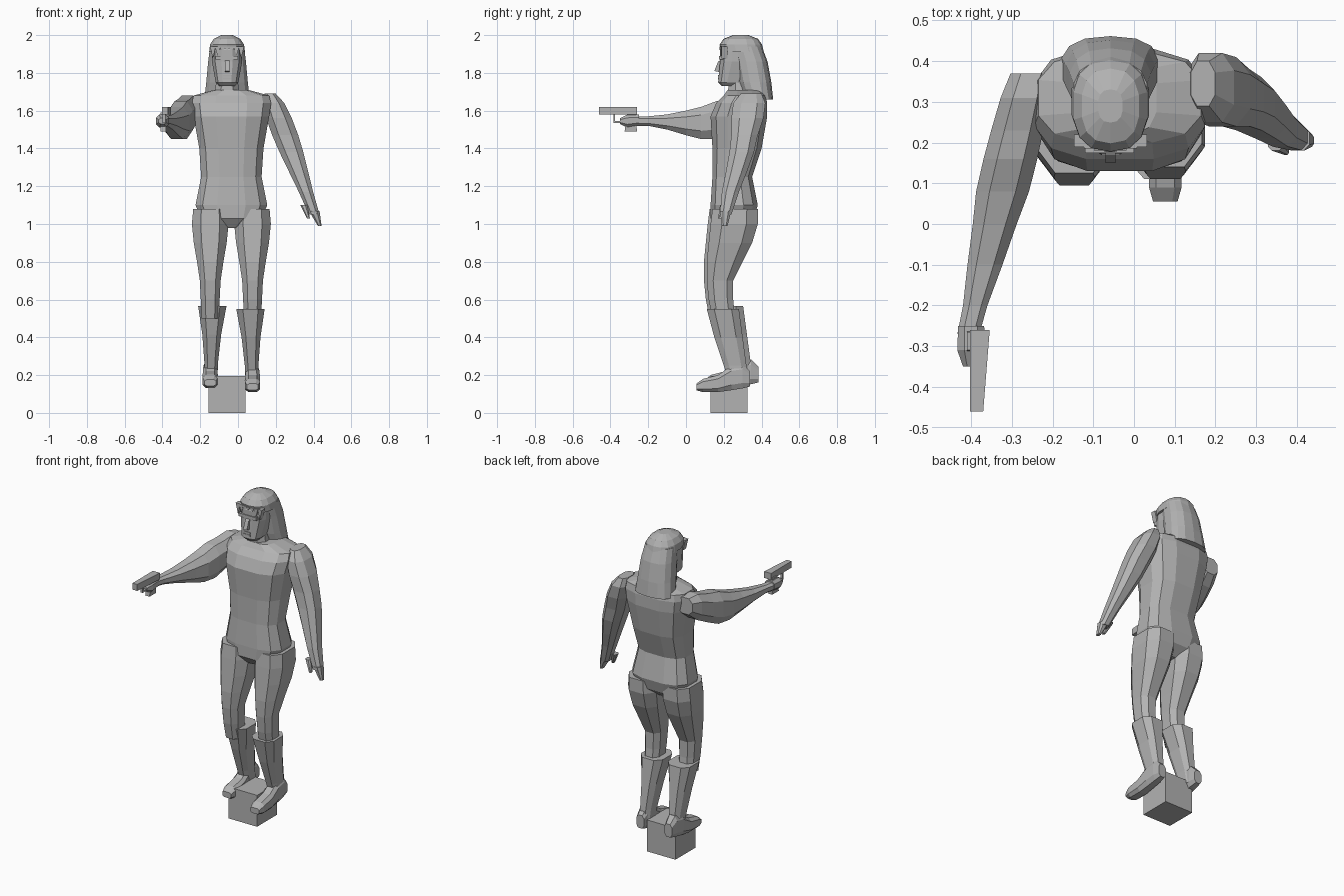
import bpy
import bmesh
from math import cos, sin, pi, copysign
from mathutils import Vector

default_cube = bpy.data.objects.get("Cube")
if default_cube:
    bpy.data.objects.remove(default_cube, do_unlink=True)

grey = bpy.data.materials.new("plain_grey")
grey.use_nodes = True
GREY = (.45, .45, .45, 1)
grey.diffuse_color = GREY
grey.node_tree.nodes["Principled BSDF"].inputs["Base Color"].default_value = GREY


def finish(name, bm):
    """Turn a bmesh into a flat shaded grey object."""
    bmesh.ops.recalc_face_normals(bm, faces=bm.faces)
    mesh = bpy.data.meshes.new(name)
    bm.to_mesh(mesh)
    bm.free()
    mesh.materials.append(grey)
    obj = bpy.data.objects.new(name, mesh)
    bpy.context.collection.objects.link(obj)


def rounded(value, power):
    """Push a sine or cosine towards a boxier curve."""
    return copysign(abs(value) ** power, value)


def loft(name, axis, rows, at, lean=0, sides=8, power=.8):
    """Skin rounded sections, each given as (position, half width, low, high).

    Low and high bound y for a loft along "z", and z for a loft along "y".
    The centre line sits at the given point and leans sideways along the axis.
    """
    bm = bmesh.new()
    reach = cos(pi / sides) ** power
    rings = []
    for position, half_width, low, high in rows:
        ring = []
        for i in range(sides):
            angle = (i + .5) * 2 * pi / sides
            x = lean * position + half_width * rounded(cos(angle), power) / reach
            depth = (high - low) / 2 * rounded(sin(angle), power) / reach
            across = (low + high) / 2 + depth
            point = (x, across, position) if axis == "z" else (x, position, across)
            ring.append(bm.verts.new(Vector(point) + Vector(at)))
        rings.append(ring)
    for lower, upper in zip(rings, rings[1:]):
        for i in range(sides):
            j = (i + 1) % sides
            bm.faces.new((lower[i], lower[j], upper[j], upper[i]))
    bm.faces.new(rings[0])
    bm.faces.new(rings[-1])
    finish(name, bm)


def prism(name, axis, outline, low, high):
    """Extrude an outline: along "x" it is (y, z), along "y" it is (x, z)."""
    bm = bmesh.new()

    def place(point, depth):
        p, q = point
        return (depth, p, q) if axis == "x" else (p, depth, q)

    front = [bm.verts.new(place(point, low)) for point in outline]
    back = [bm.verts.new(place(point, high)) for point in outline]
    bm.faces.new(front)
    bm.faces.new(back)
    for i in range(len(outline)):
        j = (i + 1) % len(outline)
        bm.faces.new((front[i], front[j], back[j], back[i]))
    finish(name, bm)


def box_outline(left, right, bottom, top):
    return [(left, bottom), (right, bottom), (right, top), (left, top)]


# Stand block
prism("stand_block", "x", box_outline(.13, .325, 0, .195), -.155, .04)

# Torso from the crotch to the base of the neck
BODY = (-.035, 0, 0)
loft("torso", "z", [
    (.98, .04, .17, .3),
    (1.03, .16, .13, .36),
    (1.1, .19, .13, .38),
    (1.25, .16, .14, .35),
    (1.4, .17, .14, .4),
    (1.57, .2, .13, .43),
    (1.64, .21, .16, .43),
    (1.68, .2, .2, .42),
    (1.71, .09, .22, .4),
], BODY, sides=12, power=.7)

# Neck and head, with nose, brow and lips
HEAD = (-.058, 0, 0)
loft("neck", "z", [(1.67, .07, .22, .38), (1.8, .05, .23, .36)], HEAD)
loft("head", "z", [
    (1.73, .04, .19, .27),
    (1.75, .06, .17, .32),
    (1.86, .08, .18, .38),
    (1.92, .08, .18, .38),
    (1.96, .07, .2, .36),
], HEAD, sides=12, power=.75)
prism("nose", "x", [(.2, 1.88), (.17, 1.86), (.15, 1.81), (.2, 1.8)], -.07, -.045)
prism("brow", "x", box_outline(.175, .2, 1.87, 1.89), -.12, 0)
for name, height in (("upper_lip", 1.785), ("lower_lip", 1.77)):
    prism(name, "x", box_outline(.17, .2, height - .005, height + .005), -.08, -.035)

# Hair: crown cap, long back and ragged fringe
loft("hair_crown", "z", [
    (1.91, .095, .19, .41),
    (1.95, .09, .18, .4),
    (1.98, .07, .2, .38),
    (2, .03, .25, .33),
], HEAD, sides=14)
loft("hair_back", "z", [
    (1.66, .12, .31, .46),
    (1.75, .11, .28, .45),
    (1.86, .1, .26, .43),
    (1.94, .09, .24, .4),
], HEAD, sides=14)
for k in range(-3, 4):
    # The fringe parts near the middle and hangs lower at the temples
    x = HEAD[0] + k * .025
    tip = 1.92 - abs(k) * .015
    prism(f"fringe_lock_{k + 4}", "y", [(x - .015, 1.94), (x, tip), (x + .015, 1.94)],
          .177 + abs(k) * .004, .22)

# Legs and boots, mirrored about the body and set in a slight stride
LEG = [
    (.5, .045, .14, .26),
    (.6, .05, .12, .25),
    (.7, .055, .11, .25),
    (.8, .07, .11, .3),
    (.9, .087, .12, .35),
    (1, .097, .13, .38),
    (1.08, .09, .14, .38),
]
BOOT_SHAFT = [
    (.16, .035, .23, .33),
    (.25, .036, .2, .32),
    (.4, .05, .15, .3),
    (.55, .075, .11, .28),
]
FOOT = [
    (.055, .03, .12, .155),
    (.09, .04, .11, .18),
    (.17, .04, .11, .2),
    (.24, .037, .12, .25),
    (.3, .034, .13, .26),
    (.34, .025, .14, .22),
]
for name, side, back, lift in (("left", 1, 0, 0), ("right", -1, .045, .022)):
    hip = BODY[0] + side * .112
    loft(f"{name}_leg", "z", LEG, (hip, -back / 3, 0), power=.75)
    loft(f"{name}_boot_shaft", "z", BOOT_SHAFT, (hip, back / 2, lift * .7),
         lean=-side * .02, power=.7)
    loft(f"{name}_foot", "y", FOOT, (hip, back, lift), power=.65)

# Hanging left arm with fingers and thumb
HANGING = (.788, 0, 0)
SWING = -.366
loft("left_arm", "z", [
    (1.05, .028, .18, .24),
    (1.17, .038, .19, .28),
    (1.27, .05, .21, .32),
    (1.38, .063, .23, .36),
    (1.47, .069, .24, .38),
    (1.56, .068, .24, .41),
    (1.64, .058, .25, .42),
    (1.69, .03, .29, .4),
], HANGING, lean=SWING)
loft("left_fingers", "z", [(.99, .01, .19, .22), (1.07, .028, .18, .24)], (.795, 0, 0), lean=SWING)
loft("left_thumb", "z", [(1.03, .008, .17, .19), (1.1, .018, .18, .22)], (.75, 0, 0), lean=SWING)

# Outstretched right arm and closed hand
REACHING = (-.342, 0, 0)
loft("right_arm", "y", [
    (-.27, .027, 1.52, 1.57),
    (-.2, .03, 1.52, 1.57),
    (-.1, .043, 1.5, 1.58),
    (0, .054, 1.47, 1.6),
    (.08, .065, 1.45, 1.62),
    (.16, .066, 1.45, 1.65),
    (.23, .064, 1.48, 1.66),
    (.31, .06, 1.52, 1.68),
    (.37, .05, 1.57, 1.67),
], REACHING, lean=.24)
loft("right_hand", "y", [
    (-.35, .02, 1.53, 1.56),
    (-.31, .034, 1.51, 1.58),
    (-.25, .032, 1.52, 1.58),
], (-.4, 0, 0))

# Pistol: tapered slide, grip and trigger guard
loft("pistol_slide", "y", [(-.46, .016, 1.58, 1.62), (-.26, .024, 1.58, 1.62)],
     (-.368, 0, 0), lean=.1 * .4, sides=4, power=.5)
prism("pistol_grip", "x", [(-.31, 1.59), (-.325, 1.49), (-.26, 1.49), (-.265, 1.59)], -.41, -.38)
prism("trigger_guard_front", "x", box_outline(-.385, -.375, 1.54, 1.585), -.4, -.385)
prism("trigger_guard_base", "x", box_outline(-.385, -.325, 1.535, 1.545), -.4, -.385)
